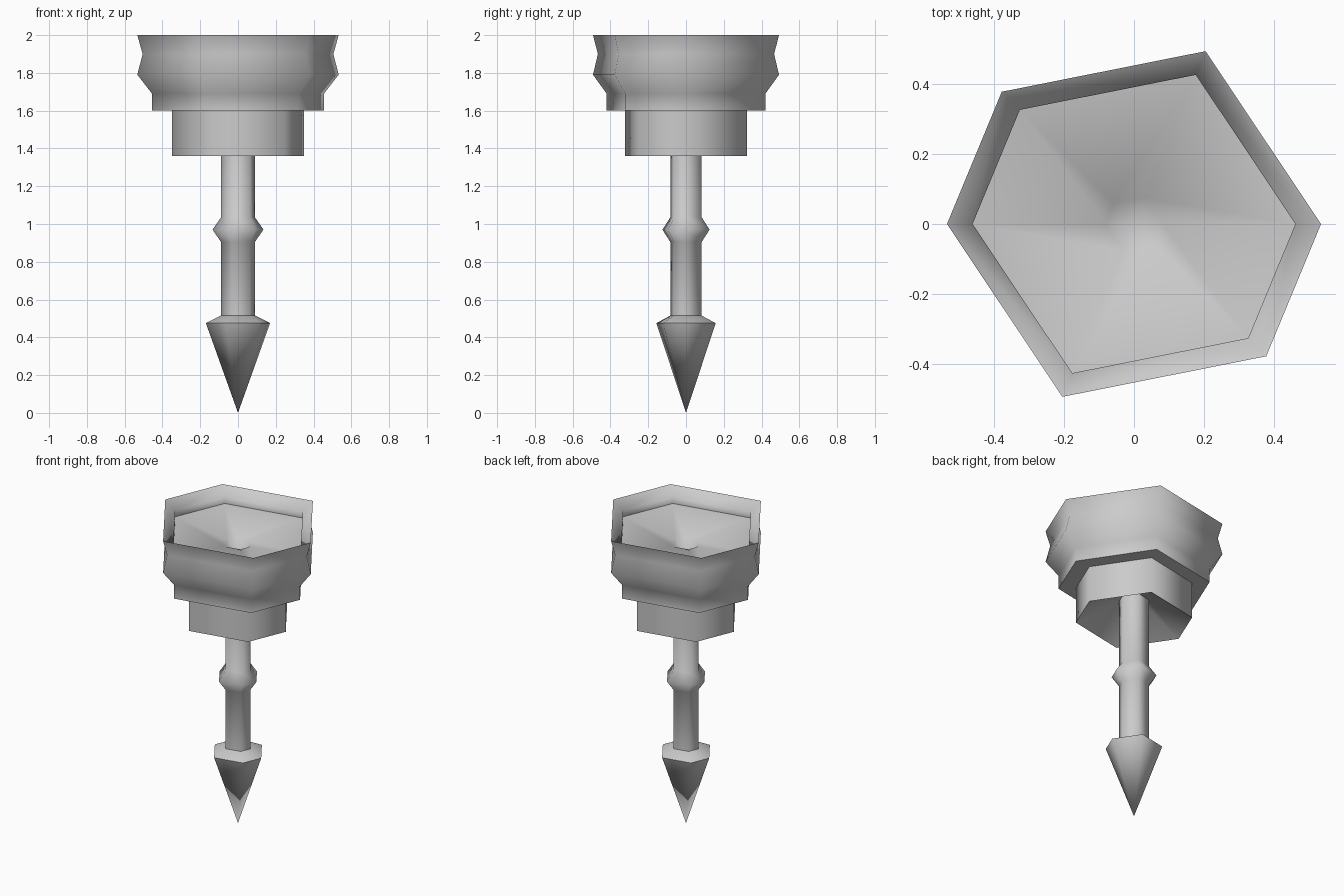
import bpy
import bmesh
import math

if "Cube" in bpy.data.objects:
    bpy.data.objects.remove(bpy.data.objects["Cube"])

# Uneven six-sided cross-section shared by every part
ANGLES = [math.radians(a) for a in (0, 67.5, 135, 180, 247.5, 315)]


def lathe(name, profile):
    """Loft (radius, z) points around the six angles; radius 0 makes a point."""
    bm = bmesh.new()
    rings = []
    for r, z in profile:
        if r == 0:
            rings.append([bm.verts.new((0, 0, z))] * 6)
        else:
            rings.append([bm.verts.new((r * math.cos(a), r * math.sin(a), z))
                          for a in ANGLES])
    for low, high in zip(rings, rings[1:]):
        for i in range(6):
            j = (i + 1) % 6
            corners = list(dict.fromkeys((low[i], low[j], high[j], high[i])))
            bm.faces.new(corners)
    bmesh.ops.recalc_face_normals(bm, faces=bm.faces)
    # Smooth around the sides, crisp at right-angled rims
    for f in bm.faces:
        f.smooth = True
    for e in bm.edges:
        e.smooth = e.calc_face_angle(0) < math.radians(70)
    mesh = bpy.data.meshes.new(name)
    bm.to_mesh(mesh)
    bm.free()
    obj = bpy.data.objects.new(name, mesh)
    bpy.context.collection.objects.link(obj)
    return obj


# Bowl with collar: hollow underside, flared outside, bevelled rim, funnel floor
lathe("bowl", [
    (0, 1.50), (0.08, 1.50), (0.35, 1.36), (0.35, 1.60), (0.455, 1.60),
    (0.455, 1.69), (0.533, 1.79), (0.505, 1.90), (0.533, 2.0),
    (0.46, 1.945), (0.46, 1.905), (0.082, 1.85), (0, 1.72)])

# Handle rod with a bead around the middle
lathe("handle_rod", [
    (0, 1.55), (0.09, 1.55), (0.09, 1.035), (0.135, 0.97),
    (0.09, 0.905), (0.09, 0.515), (0, 0.515)])

# Pointed foot
lathe("spike", [(0, 0.515), (0.09, 0.515), (0.17, 0.475), (0, 0)])
